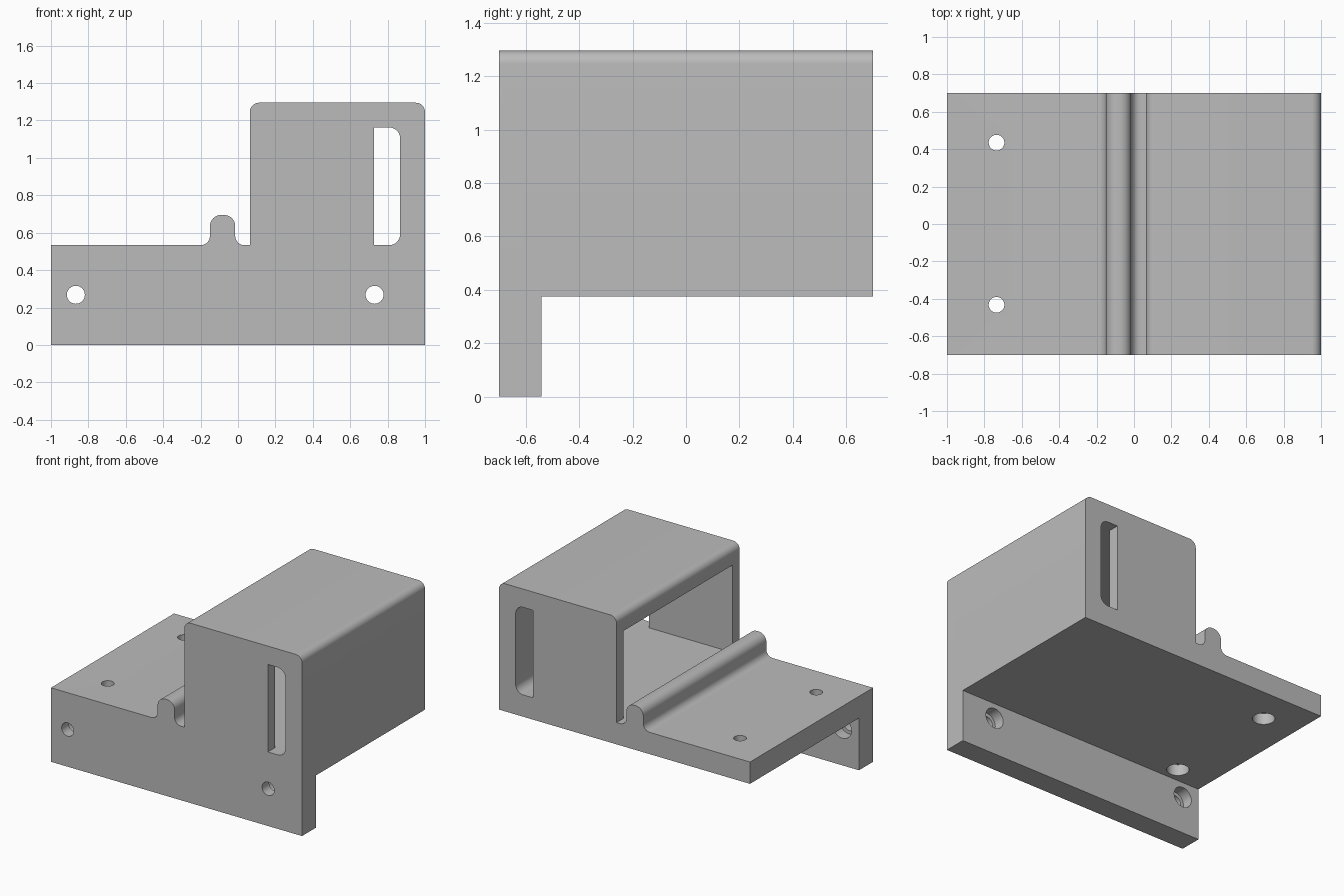
import bpy, bmesh, math
from mathutils import Vector, Matrix

cube = bpy.data.objects.get("Cube")
if cube:
    bpy.data.objects.remove(cube, do_unlink=True)

grey = bpy.data.materials.new("plain_grey")
grey.use_nodes = True
colour = (0.5, 0.5, 0.5, 1)
grey.diffuse_color = colour
grey.node_tree.nodes["Principled BSDF"].inputs["Base Color"].default_value = colour


def rounded(corners, steps=10):
    """Turn (x, z, radius) corners into an outline with filleted corners."""
    out = []
    for i, (x, z, r) in enumerate(corners):
        p = Vector((x, z))
        if r == 0:
            out.append(p)
            continue
        a = (Vector(corners[i - 1][:2]) - p).normalized()
        b = (Vector(corners[(i + 1) % len(corners)][:2]) - p).normalized()
        for k in range(steps + 1):
            t = k / steps * math.pi / 2
            out.append(p + a * r * (1 - math.sin(t)) + b * r * (1 - math.cos(t)))
    return out


def make_object(name, bm):
    bmesh.ops.recalc_face_normals(bm, faces=bm.faces)
    mesh = bpy.data.meshes.new(name)
    bm.to_mesh(mesh)
    bm.free()
    mesh.materials.append(grey)
    obj = bpy.data.objects.new(name, mesh)
    bpy.context.collection.objects.link(obj)
    return obj


def prism(name, corners, y0, y1):
    """Extrude a filleted x-z outline from y0 to y1."""
    bm = bmesh.new()
    face = bm.faces.new([bm.verts.new((p.x, y0, p.y)) for p in rounded(corners)])
    new = bmesh.ops.extrude_face_region(bm, geom=[face])["geom"]
    verts = [v for v in new if isinstance(v, bmesh.types.BMVert)]
    bmesh.ops.translate(bm, verts=verts, vec=(0, y1 - y0, 0))
    return make_object(name, bm)


def cylinder(name, radius, start, end):
    start, end = Vector(start), Vector(end)
    axis = end - start
    turn = axis.to_track_quat("Z", "Y").to_matrix().to_4x4()
    bm = bmesh.new()
    bmesh.ops.create_cone(bm, cap_ends=True, segments=40, radius1=radius, radius2=radius,
                          depth=axis.length,
                          matrix=Matrix.Translation((start + end) / 2) @ turn)
    return make_object(name, bm)


def cut(body, cutter):
    cutter.hide_render = True
    mod = body.modifiers.new("cut", "BOOLEAN")
    mod.operation, mod.solver, mod.object = "DIFFERENCE", "EXACT", cutter
    bpy.context.view_layer.objects.active = body
    bpy.ops.object.modifier_apply(modifier=mod.name)
    bpy.data.objects.remove(cutter, do_unlink=True)


FLOOR, CEILING, UNDER = 0.533, 1.163, 0.376
BACK, WALL, FLANGE = 0.7, 0.62, -0.54

# Main outline: plate, locating ridge and tall housing
body = prism("mounting_bracket", [
    (-1, 0, 0), (1, 0, 0), (1, 1.295, 0.05), (0.063, 1.295, 0.05), (0.063, FLOOR, 0),
    (-0.015, FLOOR, 0.05), (-0.015, 0.695, 0.06), (-0.15, 0.695, 0.06),
    (-0.15, FLOOR, 0.05), (-1, FLOOR, 0)], -BACK, BACK)

# Space under the plate, leaving the front flange
cut(body, prism("underside_cutter", [
    (-1.1, -0.1, 0), (1.1, -0.1, 0), (1.1, UNDER, 0), (-1.1, UNDER, 0)], FLANGE, 0.9))


# Housing cavity, open on one side, and the slots through its end walls
def pocket(name, left, reach):
    cut(body, prism(name, [
        (left, FLOOR, 0), (0.867, FLOOR, 0.06), (0.867, CEILING, 0.06), (left, CEILING, 0)],
        -reach, reach))


pocket("cavity_cutter", 0.045, WALL)
pocket("slot_cutter", 0.728, 0.8)

# Counterbored screw holes through the flange
for x in (-0.867, 0.73):
    cut(body, cylinder("hole_cutter", 0.048, (x, -0.8, 0.268), (x, -0.4, 0.268)))
    cut(body, cylinder("counterbore_cutter", 0.073, (x, -0.62, 0.268), (x, -0.4, 0.268)))

# Counterbored screw holes through the plate
for y in (-0.432, 0.435):
    cut(body, cylinder("hole_cutter", 0.042, (-0.735, y, 0.2), (-0.735, y, 0.7)))
    cut(body, cylinder("counterbore_cutter", 0.073, (-0.735, y, 0.2), (-0.735, y, 0.456)))

# Smooth fillets and bores, sharp edges elsewhere
bpy.ops.object.select_all(action="DESELECT")
body.select_set(True)
bpy.context.view_layer.objects.active = body
bpy.ops.object.shade_smooth_by_angle(angle=math.radians(30))
